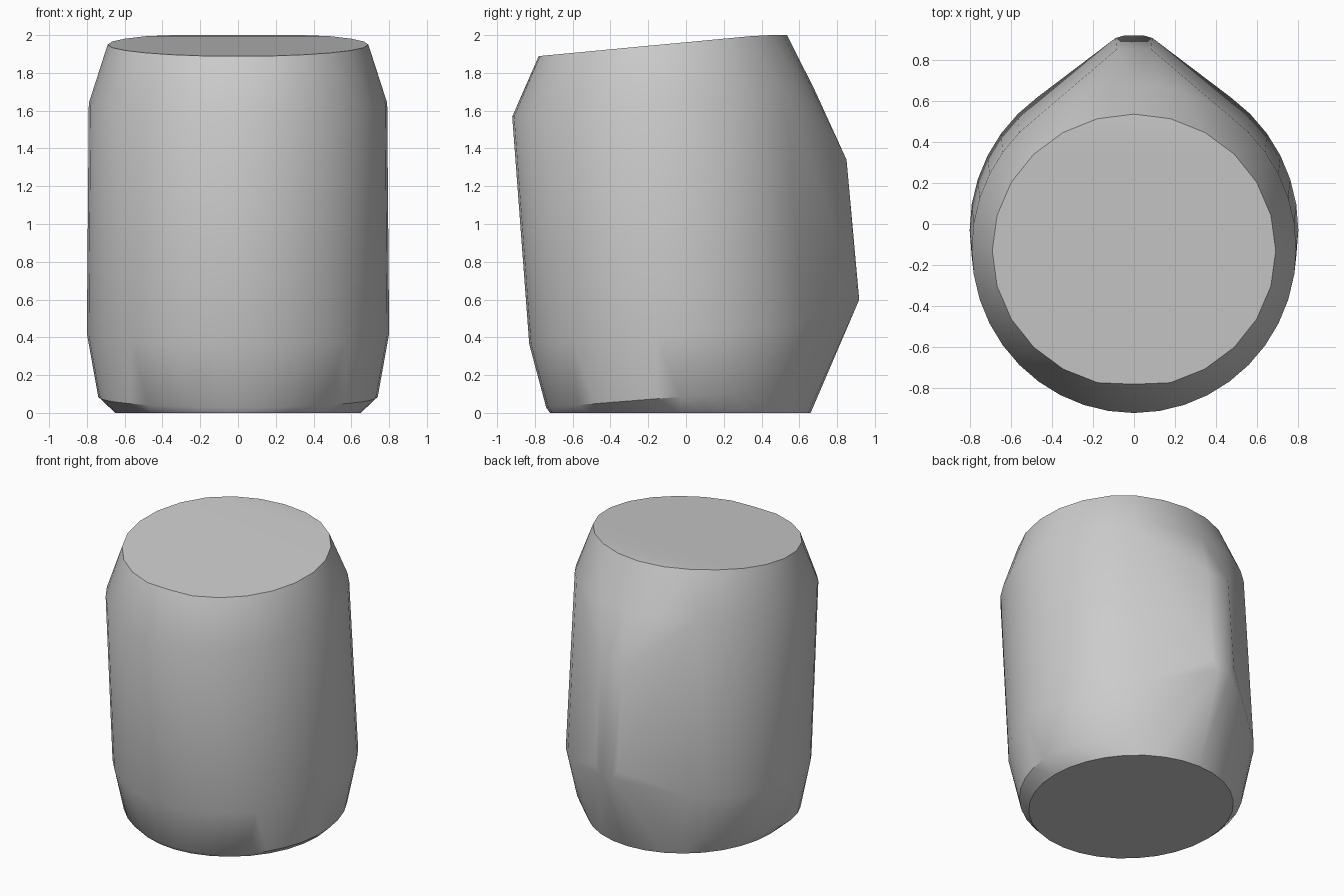
import bpy, bmesh, math

cube = bpy.data.objects.get("Cube")
if cube:
    bpy.data.objects.remove(cube, do_unlink=True)

clay = bpy.data.materials.new("plain_grey")
clay.use_nodes = True
grey = (0.6, 0.6, 0.6, 1)
clay.diffuse_color = grey
clay.node_tree.nodes["Principled BSDF"].inputs["Base Color"].default_value = grey


def ring(bm, sides, centre_y, z, rx, ry, slope=0.0, y_min=-2.0, z_max=2.0):
    """Tilted ring of points, optionally trimmed flat at the front or the top."""
    for i in range(sides):
        a = math.tau * i / sides
        y = max(ry * math.sin(a), y_min - centre_y)
        bm.verts.new((rx * math.cos(a), centre_y + y, min(z + slope * y, z_max)))


bm = bmesh.new()

# Leaning drum: flat foot, chamfer, shoulders and sloping lid
ring(bm, 32, -0.03, 0.0, 0.65, 0.69)
ring(bm, 36, -0.03, 0.085, 0.74, 0.71, 0.08)
ring(bm, 40, -0.03, 0.42, 0.80, 0.80, 0.07)
ring(bm, 40, -0.12, 1.64, 0.79, 0.80, 0.09)
ring(bm, 24, -0.13, 1.95, 0.69, 0.665, 0.094, y_min=-0.78)

# Narrow ridge down the back
for side in (-1, 1):
    for x, y, z in ((0.085, 0.85, 1.34), (0.09, 0.905, 0.66), (0.05, 0.917, 0.6)):
        bm.verts.new((side * x, y, z))

# Wrap one tight skin around all the rings
result = bmesh.ops.convex_hull(bm, input=bm.verts[:])
loose = {v for v in result["geom_interior"] + result["geom_unused"]
         if isinstance(v, bmesh.types.BMVert) and not v.link_faces}
bmesh.ops.delete(bm, geom=list(loose), context="VERTS")
bmesh.ops.dissolve_limit(bm, angle_limit=math.radians(1), verts=bm.verts[:], edges=bm.edges[:])
bmesh.ops.recalc_face_normals(bm, faces=bm.faces[:])

mesh = bpy.data.meshes.new("drum_body")
bm.to_mesh(mesh)
bm.free()
mesh.materials.append(clay)
body = bpy.data.objects.new("drum_body", mesh)
bpy.context.collection.objects.link(body)

# Smooth walls with crisp rims
bpy.ops.object.select_all(action="DESELECT")
body.select_set(True)
bpy.context.view_layer.objects.active = body
bpy.ops.object.shade_smooth_by_angle(angle=math.radians(36))
